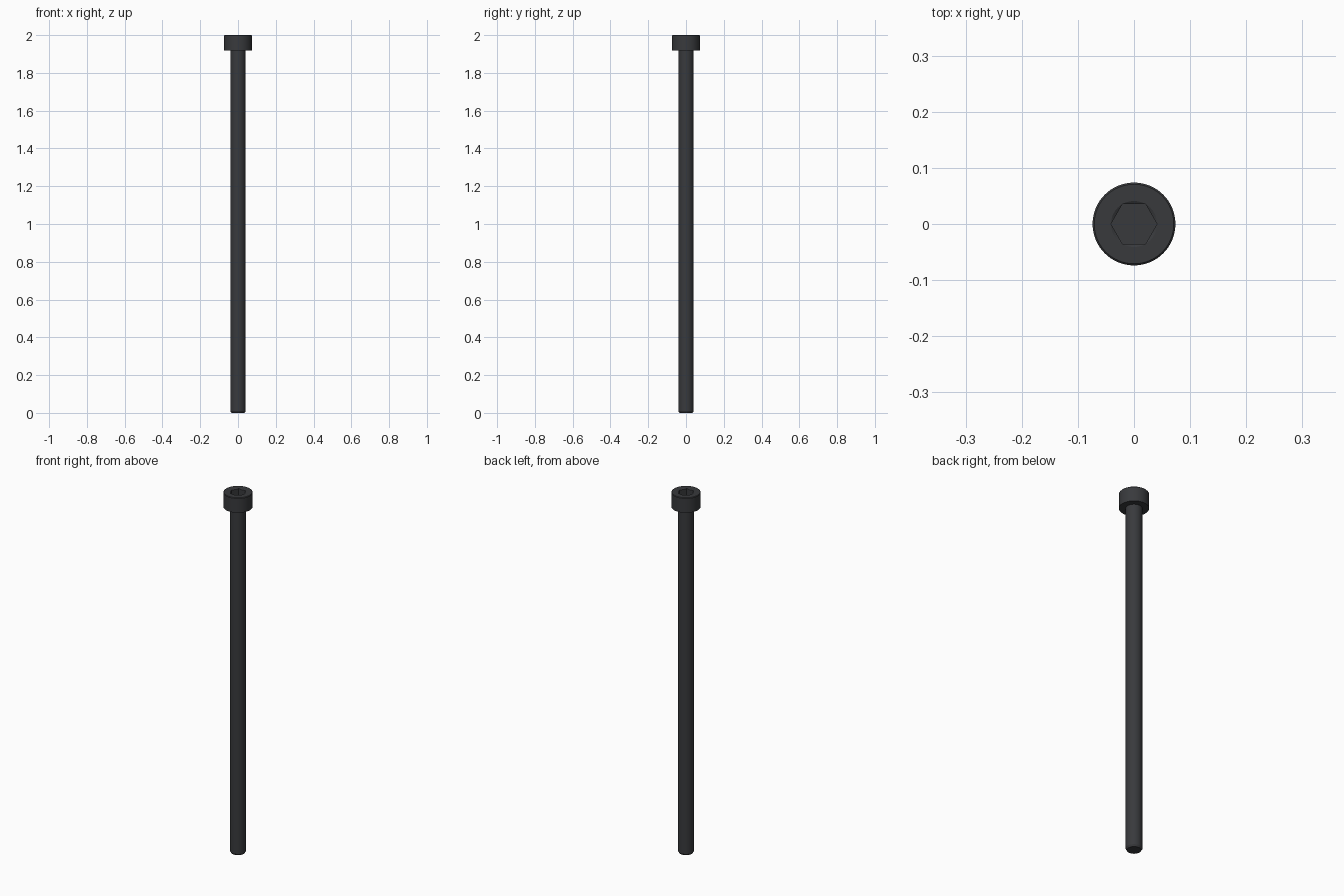
import bpy, bmesh
from math import radians, pi
from mathutils import Matrix

if "Cube" in bpy.data.objects:
    bpy.data.objects.remove(bpy.data.objects["Cube"])

SEGMENTS = 64
HEAD_R, SHAFT_R, HEX_R = 0.0738, 0.041, 0.041
HEAD_Z, SOCKET_Z, TOP = 1.918, 1.96, 2.0


def make_object(name, bm):
    bmesh.ops.recalc_face_normals(bm, faces=bm.faces)
    mesh = bpy.data.meshes.new(name)
    bm.to_mesh(mesh)
    bm.free()
    obj = bpy.data.objects.new(name, mesh)
    bpy.context.collection.objects.link(obj)
    return obj


def lathe(name, profile):
    bm = bmesh.new()
    verts = [bm.verts.new((r, 0, z)) for r, z in profile]
    edges = [bm.edges.new(pair) for pair in zip(verts, verts[1:])]
    bmesh.ops.spin(bm, geom=verts + edges, cent=(0, 0, 0), axis=(0, 0, 1),
                   angle=2 * pi, steps=SEGMENTS, use_duplicate=False)
    bmesh.ops.remove_doubles(bm, verts=bm.verts, dist=1e-5)
    return make_object(name, bm)


# Turned body: chamfered tip, shaft, head, countersunk recess
screw = lathe("socket_head_screw", [
    (0, 0), (SHAFT_R - 0.006, 0), (SHAFT_R, 0.01),
    (SHAFT_R, HEAD_Z), (HEAD_R, HEAD_Z),
    (HEAD_R, TOP - 0.003), (HEAD_R - 0.003, TOP),
    (HEX_R, TOP), (HEX_R * 0.866, TOP - 0.003), (0, TOP - 0.003)])

# Hexagonal drive socket, corners on the x axis
bm = bmesh.new()
depth = 0.08
bmesh.ops.create_cone(bm, cap_ends=True, segments=6, radius1=HEX_R, radius2=HEX_R,
                      depth=depth,
                      matrix=Matrix.Translation((0, 0, SOCKET_Z + depth / 2))
                      @ Matrix.Rotation(radians(30), 4, 'Z'))
# Make sure a corner lies on +x whatever the primitive's starting angle
if not any(abs(v.co.y) < 1e-5 for v in bm.verts):
    bmesh.ops.rotate(bm, verts=bm.verts, cent=(0, 0, 0),
                     matrix=Matrix.Rotation(radians(30), 3, 'Z'))
cutter = make_object("hex_cutter", bm)
cutter.hide_render = True

cut = screw.modifiers.new("hex_socket", 'BOOLEAN')
cut.operation = 'DIFFERENCE'
cut.solver = 'EXACT'
cut.object = cutter
bpy.context.view_layer.objects.active = screw
screw.select_set(True)
bpy.ops.object.modifier_apply(modifier=cut.name)
bpy.data.objects.remove(cutter)

# Smooth round sides, crisp edges
bpy.ops.object.shade_smooth_by_angle(angle=radians(20))

# Black oxide finish
steel = bpy.data.materials.new("black_steel")
steel.diffuse_color = (0.04, 0.042, 0.046, 1)
steel.use_nodes = True
steel.node_tree.nodes["Principled BSDF"].inputs["Base Color"].default_value = steel.diffuse_color
screw.data.materials.clear()
screw.data.materials.append(steel)
